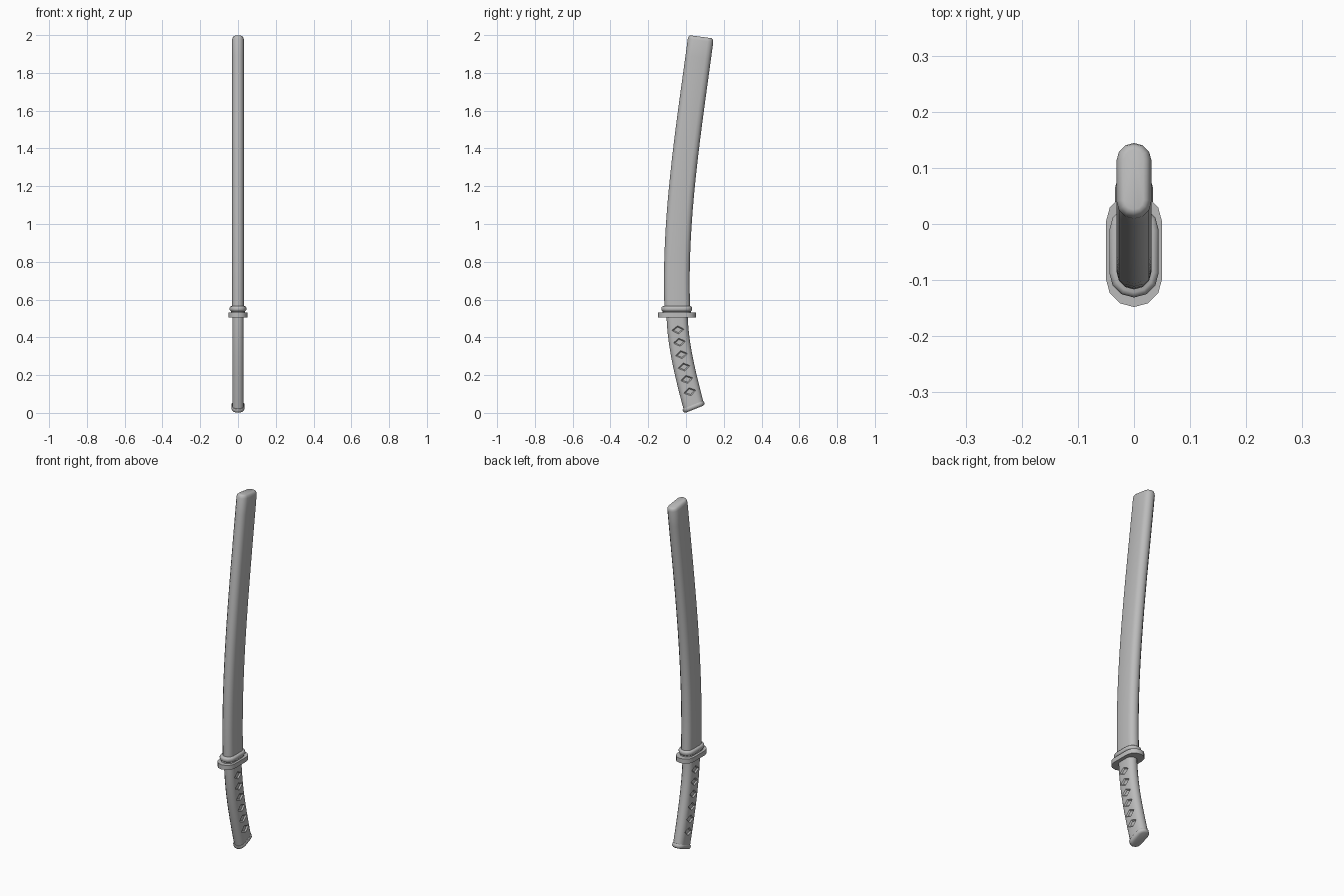
import bpy, bmesh, math
from mathutils import Vector

cube = bpy.data.objects.get("Cube")
if cube:
    bpy.data.objects.remove(cube)

GREY = (0.5, 0.5, 0.5, 1)
grey = bpy.data.materials.new("plain grey")
grey.use_nodes = True
grey.diffuse_color = GREY
grey.node_tree.nodes["Principled BSDF"].inputs["Base Color"].default_value = GREY


def add_object(name, bm):
    bmesh.ops.recalc_face_normals(bm, faces=bm.faces)
    mesh = bpy.data.meshes.new(name)
    bm.to_mesh(mesh)
    bm.free()
    mesh.materials.append(grey)
    obj = bpy.data.objects.new(name, mesh)
    bpy.context.collection.objects.link(obj)
    return obj


def select(obj):
    bpy.ops.object.select_all(action='DESELECT')
    obj.select_set(True)
    bpy.context.view_layer.objects.active = obj


def smooth(obj):
    select(obj)
    bpy.ops.object.shade_smooth_by_angle(angle=math.radians(38))


def axes(tilt):
    """Long axis of the section and the direction of the sweep."""
    t = math.radians(tilt)
    return Vector((0, math.cos(t), math.sin(t))), Vector((0, -math.sin(t), math.cos(t)))


def loft(name, rings, steps=6):
    """Sweep a flat-sided oval through rings of (y, z, tilt, half width, half length)."""
    bm = bmesh.new()
    loops = []
    for y, z, tilt, hx, hy in rings:
        long_axis, _ = axes(tilt)
        loop = []
        for end in (1, -1):
            for i in range(steps + 1):
                a = math.pi * i / steps
                x = end * hx * math.cos(a)
                l = end * (hy - hx + hx * math.sin(a))
                loop.append(bm.verts.new(Vector((x, y, z)) + long_axis * l))
        loops.append(loop)
    n = len(loops[0])
    for low, high in zip(loops, loops[1:]):
        for i in range(n):
            j = (i + 1) % n
            bm.faces.new((low[i], low[j], high[j], high[i]))
    bm.faces.new(loops[0])
    bm.faces.new(loops[-1])
    return add_object(name, bm)


def disc(name, y, z, tilt, profile):
    """Stack of ovals; profile holds (offset along axis, half width, half length)."""
    _, up = axes(tilt)
    rings = [(y + up.y * d, z + up.z * d, tilt, hx, hy) for d, hx, hy in profile]
    smooth(loft(name, rings))


def spine(points, z):
    """Smooth interpolation of (z, y) control points, with the tilt from the slope."""
    def value(h):
        total = 0
        for i, (zi, yi) in enumerate(points):
            term = yi
            for j, (zj, _) in enumerate(points):
                if i != j:
                    term *= (h - zj) / (zi - zj)
            total += term
        return total
    slope = (value(z + 0.001) - value(z - 0.001)) / 0.002
    return value(z), -math.degrees(math.atan(slope))


# Scabbard: long curved body with a softened end
SHEATH = [(0.55, -0.046), (1.0, -0.038), (1.5, 0.013), (1.98, 0.078)]
rings = []
for i in range(17):
    z = 0.55 + (1.972 - 0.55) * i / 16
    y, tilt = spine(SHEATH, z)
    rings.append((y, z, tilt if i else 0, 0.031, 0.068))
for z, inset in ((1.983, 0.003), (1.989, 0.008), (1.991, 0.014)):
    y, tilt = spine(SHEATH, z)
    rings.append((y, z, tilt, 0.031 - inset, 0.068 - inset))
smooth(loft("scabbard", rings))

# Collar: rounded lip above a narrower neck
disc("collar", -0.049, 0.528, 0, [
    (0, 0.037, 0.075), (0.010, 0.037, 0.075), (0.013, 0.041, 0.079),
    (0.018, 0.044, 0.082), (0.028, 0.044, 0.082), (0.034, 0.041, 0.079),
    (0.037, 0.035, 0.073)])

# Guard: flat oval plate
disc("guard", -0.047, 0.505, 0, [(0, 0.05, 0.101), (0.026, 0.05, 0.101)])

# Grip: curved handle
GRIP = [(0.51, -0.047), (0.35, -0.031), (0.2, -0.001), (0.03, 0.042)]
rings = []
for i in range(13):
    z = 0.03 + (0.51 - 0.03) * i / 12
    y, tilt = spine(GRIP, z)
    rings.append((y, z, 22 if i == 0 else tilt, 0.030, 0.056))
grip = loft("grip", rings)

# Diamond recesses along both sides of the grip
bm = bmesh.new()
for side in (1, -1):
    for i in range(6):
        z = 0.112 + 0.0655 * i
        y, tilt = spine(GRIP, z)
        long_axis, up = axes(tilt)
        corners = (long_axis * 0.036, up * 0.023, long_axis * -0.036, up * -0.023)
        outer, inner = [
            [bm.verts.new(Vector((side * x, y, z)) + c * s) for c in corners]
            for x, s in ((0.036, 1.2), (0.023, 0.65))]
        bm.faces.new(outer)
        bm.faces.new(inner)
        for k in range(4):
            m = (k + 1) % 4
            bm.faces.new((outer[k], outer[m], inner[m], inner[k]))
cutter = add_object("diamond_cutter", bm)
cutter.hide_render = True
cut = grip.modifiers.new("diamonds", 'BOOLEAN')
cut.operation = 'DIFFERENCE'
cut.solver = 'EXACT'
cut.object = cutter
select(grip)
bpy.ops.object.modifier_apply(modifier=cut.name)
bpy.data.objects.remove(cutter)
smooth(grip)

# Pommel: tilted end cap with a domed underside
disc("pommel", 0.042, 0.029, 22, [
    (-0.010, 0.018, 0.048), (-0.008, 0.027, 0.055), (-0.002, 0.033, 0.060),
    (0.009, 0.034, 0.061), (0.014, 0.031, 0.058)])
